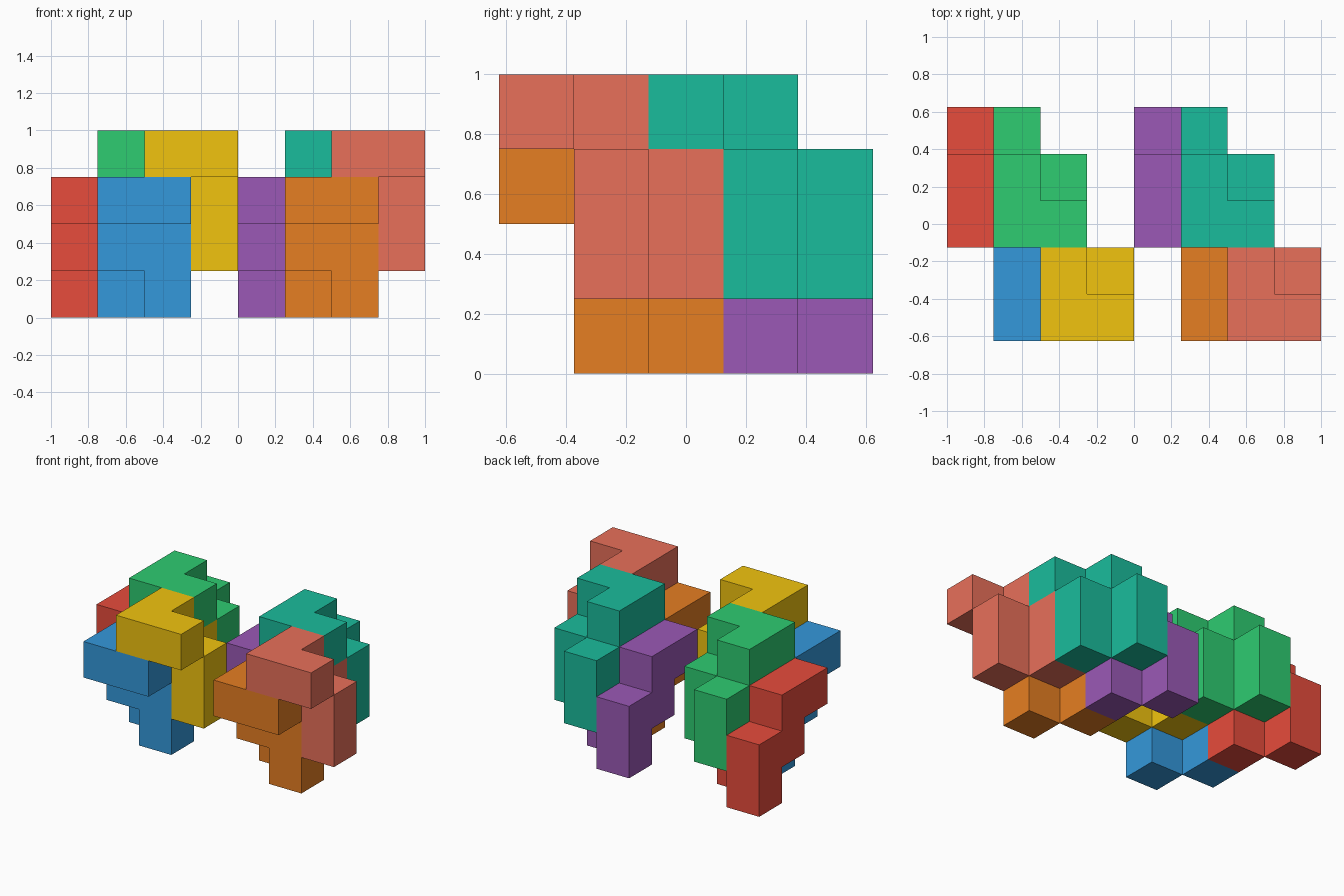
import bpy
import bmesh
from mathutils import Vector

if "Cube" in bpy.data.objects:
    bpy.data.objects.remove(bpy.data.objects["Cube"])

CELL = 0.25
# Cells of the repeated eight-cube interlocking block, relative to its top front-left cube
BLOCK = [(0, 0, 0), (1, 0, 0), (0, 1, 0), (0, 1, -1),
         (1, 1, -1), (1, 1, -2), (0, 2, -1), (0, 2, -2)]
# Outward directions, each with two tangents so that u x v = normal
SIDES = [((1, 0, 0), (0, 1, 0), (0, 0, 1)), ((-1, 0, 0), (0, 0, 1), (0, 1, 0)),
         ((0, 1, 0), (0, 0, 1), (1, 0, 0)), ((0, -1, 0), (1, 0, 0), (0, 0, 1)),
         ((0, 0, 1), (1, 0, 0), (0, 1, 0)), ((0, 0, -1), (0, 1, 0), (1, 0, 0))]


def linear(hex_code):
    def channel(c):
        return c / 12.92 if c <= 0.04045 else ((c + 0.055) / 1.055) ** 2.4
    return [channel(int(hex_code[i:i + 2], 16) / 255) for i in (0, 2, 4)] + [1.0]


def add_block(name, start, colour):
    """Outer skin of one block, with coplanar cube faces merged."""
    bm = bmesh.new()
    cells = set(BLOCK)
    for cell in BLOCK:
        for n, u, v in SIDES:
            n, u, v = Vector(n), Vector(u), Vector(v)
            if tuple(int(c) for c in Vector(cell) + n) in cells:
                continue
            mid = Vector(cell) + Vector((0.5, 0.5, 0.5)) + n / 2
            corners = [mid + (a * u + b * v) / 2
                       for a, b in ((-1, -1), (1, -1), (1, 1), (-1, 1))]
            bm.faces.new([bm.verts.new(c * CELL) for c in corners])
    bmesh.ops.remove_doubles(bm, verts=bm.verts, dist=0.001)
    bmesh.ops.dissolve_limit(bm, angle_limit=0.01, verts=bm.verts, edges=bm.edges)
    mesh = bpy.data.meshes.new(name)
    bm.to_mesh(mesh)
    bm.free()
    mat = bpy.data.materials.new(name + "_colour")
    mat.diffuse_color = linear(colour)
    mat.use_nodes = True
    mat.node_tree.nodes["Principled BSDF"].inputs["Base Color"].default_value = mat.diffuse_color
    mesh.materials.append(mat)
    obj = bpy.data.objects.new(name, mesh)
    obj.location = (start[0] * CELL - 1, start[1] * CELL - 0.625, start[2] * CELL)
    bpy.context.collection.objects.link(obj)


# Four interlocked blocks per cluster; the right cluster repeats the left
STARTS = {"back_lower": (0, 2, 2), "back_upper": (1, 2, 3),
          "front_lower": (1, 0, 2), "front_upper": (2, 0, 3)}
COLOURS = {"left": ["E74C3C", "2ECC71", "3498DB", "F1C40F"],
           "right": ["9B59B6", "1ABC9C", "E67E22", "E8705A"]}

for shift, side in ((0, "left"), (4, "right")):
    for (part, (x, y, z)), colour in zip(STARTS.items(), COLOURS[side]):
        add_block(f"{side}_{part}_block", (x + shift, y, z), colour)
